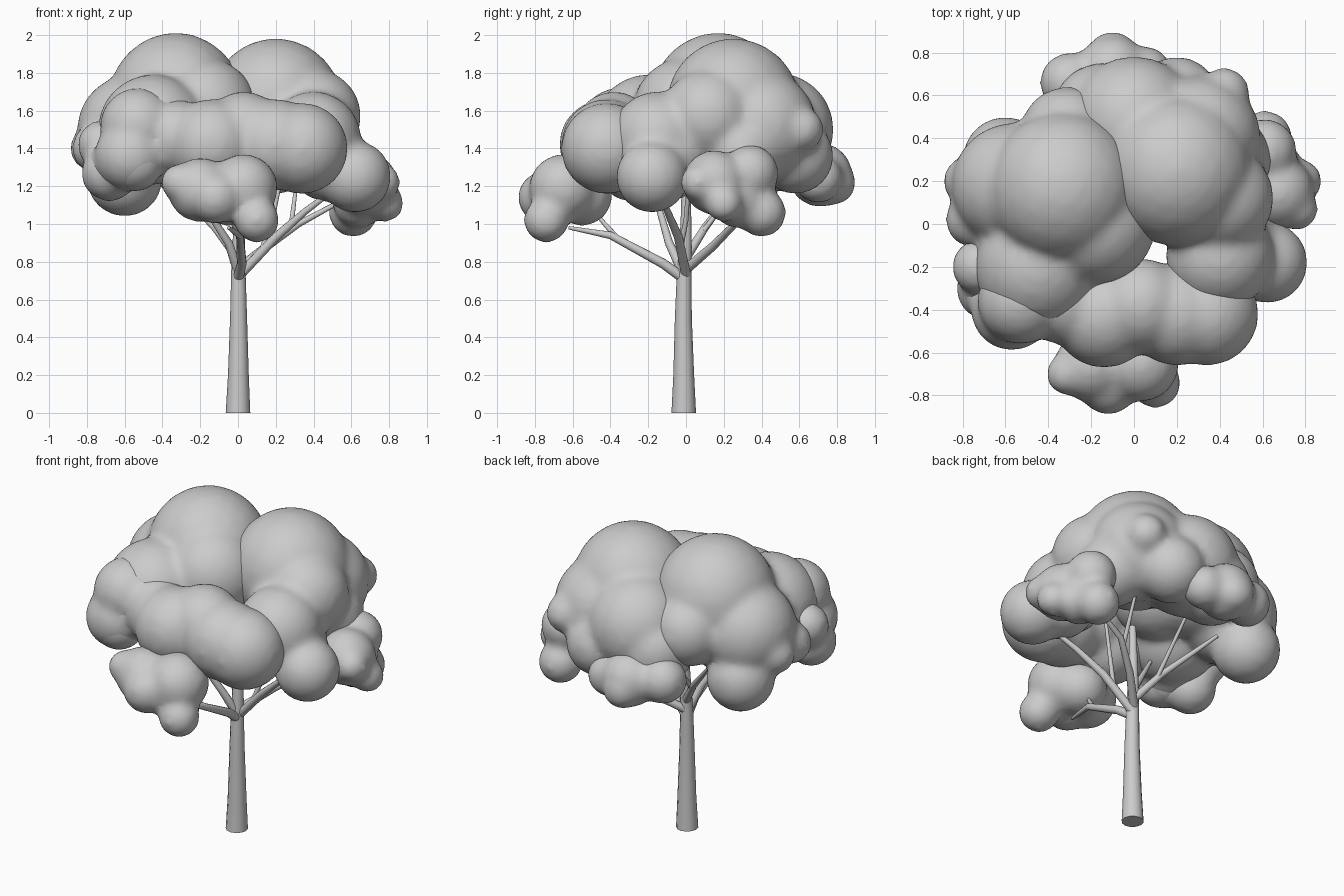
import bpy, bmesh
from mathutils import Matrix


def limb(name, pts):
    """Tapered round limb through (x, y, z, radius) points."""
    cu = bpy.data.curves.new(name, 'CURVE')
    cu.dimensions = '3D'
    cu.bevel_depth = 1.0
    cu.bevel_resolution = 4
    cu.use_fill_caps = True
    sp = cu.splines.new('POLY')
    sp.points.add(len(pts) - 1)
    for p, (x, y, z, r) in zip(sp.points, pts):
        p.co = (x, y, z, 1)
        p.radius = r
    tmp = bpy.data.objects.new(name + "_curve", cu)
    bpy.context.collection.objects.link(tmp)
    me = bpy.data.meshes.new_from_object(tmp.evaluated_get(bpy.context.evaluated_depsgraph_get()))
    bpy.data.objects.remove(tmp)
    for v in me.vertices:
        v.co.z = max(v.co.z, 0)
    me.shade_smooth()
    ob = bpy.data.objects.new(name, me)
    bpy.context.collection.objects.link(ob)


def foliage(name, balls):
    """Leaf clump: spheres fused by a voxel remesh, then softened."""
    bm = bmesh.new()
    for x, y, z, r in balls:
        bmesh.ops.create_icosphere(bm, subdivisions=3, radius=r * 1.015,
                                   matrix=Matrix.Translation((x, y, z)))
    me = bpy.data.meshes.new(name)
    bm.to_mesh(me)
    bm.free()
    ob = bpy.data.objects.new(name, me)
    bpy.context.collection.objects.link(ob)
    rm = ob.modifiers.new("fuse", 'REMESH')
    rm.mode = 'VOXEL'
    rm.voxel_size = 0.022
    rm.use_smooth_shade = True
    sm = ob.modifiers.new("soften", 'SMOOTH')
    sm.factor = 0.5
    sm.iterations = 14


# Trunk
limb("trunk", [(0.0, -0.012, 0, .065), (0.002, -0.012, .2, .055), (0.003, -0.014, .5, .045),
               (0.002, -0.01, .75, .038), (0.005, 0, 1.0, .029), (0.01, 0, 1.3, .02)])

# Main branches
limb("front_branch", [(0, -0.01, .71, .028), (0.02, -.12, .79, .026), (0.01, -.4, .94, .02),
                      (-.05, -.62, .98, .009)])
limb("front_twig", [(0.01, -.36, .92, .016), (-.06, -.5, 1.08, .008)])
limb("right_branch", [(.01, 0, .73, .026), (.2, -.04, .93, .024), (.36, -.1, 1.07, .018),
                      (.56, -.18, 1.22, .01)])
limb("right_twig", [(.13, -.03, .87, .015), (.18, 0, 1.02, .013), (.24, .02, 1.3, .009)])
limb("back_right_branch", [(0, 0, .76, .026), (.15, .14, .88, .023), (.32, .26, 1.0, .018),
                           (.6, .3, 1.15, .01)])
limb("back_right_twig", [(.28, .24, .98, .014), (.32, .42, 1.3, .008)])
limb("left_branch", [(0, 0, .82, .025), (-.12, .1, .98, .021), (-.38, .3, 1.25, .011)])
limb("left_twig", [(-.1, .09, .96, .014), (-.12, .35, 1.3, .009)])
limb("front_left_branch", [(0, -.02, .75, .026), (-.05, -.09, .9, .022), (-.3, -.2, 1.28, .011)])

# Upper crown
foliage("left_crown", [(-.33, .17, 1.66, .35), (-.31, .42, 1.52, .22), (-.56, .18, 1.5, .29),
                       (-.18, 0, 1.6, .28), (-.45, -.2, 1.5, .29), (-.55, -.35, 1.38, .19),
                       (-.6, .3, 1.24, .2), (-.77, .2, 1.4, .12), (-.75, .02, 1.4, .13)])
foliage("right_crown", [(.2, .25, 1.63, .35), (.3, .4, 1.52, .29), (0, .48, 1.5, .3),
                        (.4, .12, 1.57, .25), (.42, .61, 1.5, .12), (.2, .58, 1.36, .2),
                        (-.15, .52, 1.4, .23), (.43, .3, 1.38, .21), (.4, -.15, 1.45, .25),
                        (.62, -.18, 1.25, .19), (.47, -.1, 1.32, .2)])
foliage("front_crown", [(-.57, -.4, 1.36, .19), (-.7, -.3, 1.3, .12), (-.53, -.36, 1.52, .2),
                        (-.14, -.43, 1.42, .24), (.03, -.38, 1.48, .22), (.34, -.42, 1.4, .24),
                        (.2, -.42, 1.42, .24), (-.33, -.36, 1.46, .2)])

# Lower clumps
foliage("front_clump", [(-.2, -.66, 1.18, .17), (.03, -.65, 1.19, .18), (.1, -.74, 1.02, .12),
                        (-.05, -.55, 1.15, .16), (-.31, -.7, 1.22, .1), (-.12, -.75, 1.14, .14)])
foliage("right_clump", [(.67, .15, 1.22, .17), (.61, .34, 1.27, .15), (.61, .4, 1.06, .13),
                        (.78, .2, 1.11, .1), (.76, .07, 1.22, .1), (.64, .27, 1.12, .14)])
foliage("back_clump", [(-.1, .71, 1.26, .17), (-.3, .66, 1.28, .14), (.05, .7, 1.24, .13),
                       (-.1, .78, 1.22, .12)])
foliage("left_clump", [(-.68, -.3, 1.27, .15), (-.72, -.2, 1.42, .13), (-.55, -.42, 1.33, .16)])
